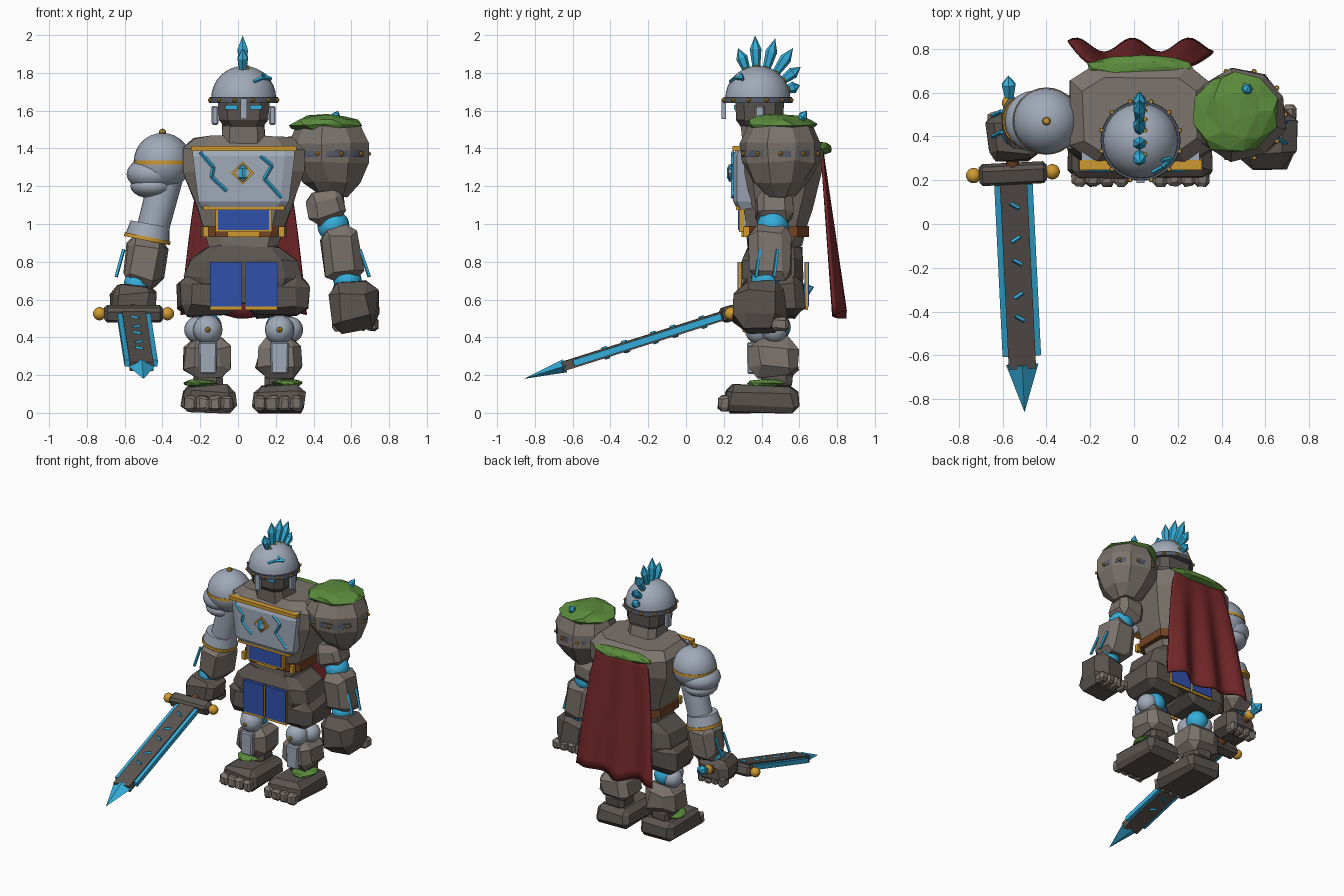
import bpy, bmesh, math, random
from mathutils import Vector, Matrix, Euler

cube = bpy.data.objects.get("Cube")
if cube:
    bpy.data.objects.remove(cube, do_unlink=True)
random.seed(4)
TAU = math.tau
CX = 0.03  # body centre line


def material(name, *rgb):
    m = bpy.data.materials.new(name)
    m.use_nodes = True
    m.diffuse_color = (*rgb, 1)
    m.node_tree.nodes["Principled BSDF"].inputs["Base Color"].default_value = (*rgb, 1)
    return m


STONE = material("stone", .2, .17, .148)
DARK = material("dark_stone", .105, .09, .08)
STEEL = material("steel", .35, .4, .48)
BAND = material("dark_iron", .09, .105, .14)
CYAN = material("cyan_crystal", .035, .42, .7)
GOLD = material("gold", .62, .32, .03)
BLUE = material("blue_cloth", .03, .08, .4)
RED = material("red_cloth", .17, .02, .022)
MOSS = material("moss_green", .105, .26, .045)
BROWN = material("brown_leather", .17, .055, .018)


def make(name, bm, mat, frame=None, smooth=False):
    if frame:
        bm.transform(frame)
    bmesh.ops.recalc_face_normals(bm, faces=bm.faces)
    me = bpy.data.meshes.new(name)
    bm.to_mesh(me)
    bm.free()
    me.materials.append(mat)
    if smooth:
        me.shade_smooth()
        me.set_sharp_from_angle(angle=.7)
    ob = bpy.data.objects.new(name, me)
    bpy.context.collection.objects.link(ob)
    return ob


def jitter(bm, amount):
    for v in bm.verts:
        v.co += Vector([random.uniform(-amount, amount) for _ in range(3)])


def box(name, loc, size, mat, bevel=0, rough=0, tilt=0, lean=0, taper=1, frame=None):
    """Block with optional chamfer, roughness and narrowed top."""
    bm = bmesh.new()
    bmesh.ops.create_cube(bm, size=1)
    for v in bm.verts:
        if v.co.z > 0:
            v.co.xy *= taper
        v.co = Vector([c * s for c, s in zip(v.co, size)])
    if bevel:
        bmesh.ops.bevel(bm, geom=bm.edges[:], offset=bevel * min(size), segments=1,
                        affect='EDGES', profile=.5)
    jitter(bm, rough)
    bm.transform(Matrix.Translation(loc) @ Euler((lean, tilt, 0)).to_matrix().to_4x4())
    return make(name, bm, mat, frame)


def rock(name, loc, size, mat, **kw):
    return box(name, loc, size, mat, bevel=.24, rough=.07 * min(size), **kw)


def ball(name, loc, r, mat, frame=None, segs=20):
    r = (r, r, r) if isinstance(r, float) else r
    bm = bmesh.new()
    bmesh.ops.create_uvsphere(bm, u_segments=segs, v_segments=segs // 2, radius=1)
    bm.transform(Matrix.Translation(loc) @ Matrix.Diagonal((*r, 1)))
    return make(name, bm, mat, frame, True)


def stud(name, loc, r=.012):
    return ball(name, loc, r, GOLD, segs=8)


def tube(name, a, b, r1, r2, mat, segs=24, frame=None):
    a, b = Vector(a), Vector(b)
    bm = bmesh.new()
    bmesh.ops.create_cone(bm, cap_ends=True, segments=segs, radius1=r1, radius2=r2, depth=(b - a).length)
    bm.transform(Matrix.Translation((a + b) / 2) @ (b - a).to_track_quat('Z', 'Y').to_matrix().to_4x4())
    return make(name, bm, mat, frame, segs > 8)


def crystal(name, a, b, r, frame=None):
    a, b = Vector(a), Vector(b)
    mid = a.lerp(b, .62)
    tube(name, a, mid, r * .6, r, CYAN, 6, frame)
    tube(name + "_tip", mid, b, r, 0, CYAN, 6, frame)


def line(name, points):
    for a, b in zip(points, points[1:]):
        tube(name, a, b, .01, .01, CYAN, 4)


def loft(name, rings, mat, n=8, square=.5, rough=0):
    """Skin rings of (z, centre x, centre y, half width, half depth)."""
    bm = bmesh.new()
    scale = math.cos(math.pi / n) ** square
    loops = []
    for z, x, y, rx, ry in rings:
        loop = []
        for i in range(n):
            c, s = math.cos((i + .5) * TAU / n), math.sin((i + .5) * TAU / n)
            c, s = (math.copysign(abs(t) ** square / scale, t) for t in (c, s))
            loop.append(bm.verts.new((x + rx * c, y + ry * s, z)))
        loops.append(loop)
    for lo, hi in zip(loops, loops[1:]):
        for i in range(n):
            bm.faces.new((lo[i], lo[(i + 1) % n], hi[(i + 1) % n], hi[i]))
    bm.faces.new(loops[0])
    bm.faces.new(loops[-1])
    jitter(bm, rough)
    return make(name, bm, mat)


def moss(name, loc, r, rough):
    bm = bmesh.new()
    bmesh.ops.create_icosphere(bm, subdivisions=2, radius=1)
    jitter(bm, rough)
    bm.transform(Matrix.Translation(loc) @ Matrix.Diagonal((*r, 1)))
    return make(name, bm, MOSS)


# Torso, waist and pelvis
loft("torso", [(.88, CX, .47, .18, .14), (1.08, CX, .49, .25, .18), (1.28, CX, .5, .32, .22),
               (1.4, CX, .5, .32, .22), (1.46, CX, .5, .26, .17)], STONE, square=.45, rough=.008)
loft("belt", [(.93, CX, .48, .23, .17), (.99, CX, .48, .23, .17)], BROWN)
loft("pelvis", [(.58, CX, .46, .24, .14), (.72, CX, .46, .31, .16), (.81, CX, .46, .28, .16),
                (.88, CX, .47, .19, .14)], DARK, square=.4, rough=.008)
loft("chest_plate", [(1.08, CX, .36, .22, .09), (1.12, CX, .35, .24, .1), (1.36, CX, .35, .27, .1),
                     (1.41, CX, .36, .27, .09)], STEEL, square=.25)
box("chest_trim", (CX, .27, 1.4), (.56, .045, .025), GOLD)
box("belly_trim", (CX, .29, 1.085), (.43, .05, .02), GOLD)
box("belly_backing", (CX, .295, 1.02), (.3, .03, .125), GOLD)
box("belly_cloth", (CX, .279, 1.022), (.27, .008, .105), BLUE)
box("belt_buckle", (CX, .305, .945), (.17, .02, .025), GOLD)
for s in (-1, 1):
    box("belt_clip", (CX + s * .2, .32, .96), (.03, .03, .055), GOLD)

# Chest gem and glowing cracks
for r, y, mat in ((.085, .25, GOLD), (.062, .238, STEEL)):
    box("gem_frame", (.025, y, 1.27), (r, .025, r), mat, frame=Matrix.Translation((.025, 0, 1.27))
        @ Matrix.Rotation(math.pi / 4, 4, 'Y') @ Matrix.Translation((-.025, 0, -1.27)))
ball("chest_gem", (.025, .24, 1.27), (.032, .028, .05), CYAN, segs=6)
for path in (((-.2, 1.38), (-.13, 1.3), (-.14, 1.25), (-.06, 1.175)),
             ((.12, 1.36), (.18, 1.31), (.14, 1.24), (.23, 1.14))):
    line("chest_crack", [(x, .248, z) for x, z in path])

# Head and helmet
loft("neck", [(1.4, CX, .42, .12, .12), (1.53, CX, .4, .11, .11)], STONE, rough=.006)
loft("jaw", [(1.5, CX, .4, .09, .1), (1.55, CX, .39, .13, .125), (1.68, CX, .39, .14, .13)], DARK)
bm = bmesh.new()
bmesh.ops.create_uvsphere(bm, u_segments=32, v_segments=16, radius=.172)
bmesh.ops.bisect_plane(bm, geom=bm.verts[:] + bm.edges[:] + bm.faces[:], plane_co=(0, 0, 0),
                       plane_no=(0, 0, -1), clear_outer=True)
make("helmet", bm, STEEL, Matrix.Translation((CX, .38, 1.665)), True)
tube("helmet_band", (CX, .38, 1.64), (CX, .38, 1.672), .183, .181, BAND, 32)
for i in range(12):
    a = (i + .5) * TAU / 12
    stud("helmet_stud", (CX + .184 * math.cos(a), .38 + .184 * math.sin(a), 1.656))
box("nose_guard", (CX, .2, 1.61), (.036, .025, .11), STEEL)
for s in (-1, 1):
    box("eye", (CX + s * .065, .259, 1.618), (.065, .012, .022), CYAN)
    box("cheek_guard", (CX + s * .152, .39, 1.575), (.035, .05, .1), STEEL, bevel=.2)
line("helmet_crack", [(.085, .235, 1.755), (.13, .26, 1.775), (.175, .3, 1.77)])
line("helmet_crack", [(.13, .29, 1.795), (.17, .3, 1.765)])
for i, length in enumerate((.29, .338, .335, .33, .285, .235)):
    a = math.radians(-21 + i * 18.5)
    d = Vector((0, math.sin(a), math.cos(a)))
    base = Vector((CX - .005, .38, 1.66))
    crystal("crest_crystal", base + d * .15, base + d * length, .031)
    stud("crest_socket", base + d * .17 + Vector((.025, 0, 0)))

# Legs: thighs, knees, shins, feet and toes
for s in (-1, 1):
    x = CX + s * .19
    rock("thigh", (CX + s * .18, .46, .62), (.32, .33, .22), DARK)
    ball("knee_joint", (x, .48, .455), .075, CYAN)
    ball("knee_guard", (x, .39, .44), .078, STEEL)
    ball("outer_knee_guard", (x + s * .055, .47, .44), .07, STEEL)
    stud("knee_stud", (x, .312, .44), .015)
    rock("shin", (x, .465, .295), (.24, .25, .21), STONE, taper=.95)
    box("shin_plate", (x, .345, .29), (.09, .04, .17), STEEL, bevel=.2, taper=1.1)
    rock("ankle", (x, .48, .175), (.15, .16, .1), DARK)
    rock("foot", (CX + s * .185, .4, .073), (.29, .4, .146), DARK, taper=.93)
    for i in range(4):
        rock("toe", (CX + s * .185 + (i - 1.5) * .064, .205, .05), (.066, .065, .08), STONE)
    moss("foot_moss", (x + s * .04, .43, .158), (.085, .1, .022), .15)
    # Cloth flaps, front and back
    for y, side in ((.285, -1), (.64, 1)):
        box("flap_trim", (CX + s * .093, y, .67), (.17, .014, .25), GOLD)
        box("flap_cloth", (CX + s * .093, y, .68), (.168, .024, .235), BLUE)

# Armoured arm
ball("pauldron", (-.4, .47, 1.33), .152, STEEL, segs=28)
tube("pauldron_trim", (-.4, .47, 1.315), (-.4, .47, 1.335), .154, .154, GOLD, 28)
stud("pauldron_stud", (-.4, .47, 1.485), .02)
ball("upper_lame", (-.455, .47, 1.265), (.135, .14, .09), STEEL)
ball("lower_lame", (-.455, .47, 1.2), (.115, .125, .065), STEEL)
tube("upper_arm", (-.38, .47, 1.25), (-.455, .47, .96), .09, .085, STEEL)
tube("elbow_cuff", (-.465, .47, 1.0), (-.48, .47, .92), .105, .12, STEEL)
tube("cuff_trim", (-.478, .47, .932), (-.482, .47, .912), .124, .124, GOLD)
rock("armoured_forearm", (-.495, .46, .8), (.22, .22, .27), STONE, tilt=.13)
ball("armoured_wrist", (-.535, .42, .68), .07, CYAN)
rock("sword_hand", (-.555, .4, .59), (.23, .22, .17), DARK)
for i in range(4):
    rock("sword_finger", (-.64 + i * .055, .47, .53), (.055, .08, .07), STONE)

# Boulder arm
loft("boulder_shoulder", [(1.15, .51, .5, .07, .07), (1.22, .5, .5, .14, .14), (1.33, .485, .5, .2, .2),
                          (1.43, .485, .5, .2, .2), (1.52, .48, .5, .16, .16)], STONE, n=9, square=1, rough=.01)
tube("boulder_band", (.485, .5, 1.355), (.485, .5, 1.39), .205, .205, BAND, 24)
for i in range(10):
    a = i * TAU / 10
    stud("boulder_stud", (.485 + .207 * math.cos(a), .5 + .207 * math.sin(a), 1.372))
moss("boulder_moss", (.465, .5, 1.525), (.185, .185, .055), .12)
crystal("boulder_crystal", (.5, .59, 1.53), (.53, .64, 1.6), .026)
rock("boulder_upper_arm", (.47, .47, 1.09), (.2, .2, .17), STONE, tilt=-.2)
ball("boulder_elbow", (.505, .46, .99), .085, CYAN)
rock("boulder_forearm", (.55, .45, .84), (.2, .23, .29), STONE, tilt=-.18)
ball("boulder_wrist", (.58, .42, .7), .075, CYAN)
rock("boulder_hand", (.61, .39, .565), (.26, .27, .26), DARK, tilt=-.15)
for i in range(4):
    rock("boulder_finger", (.53 + i * .06, .5, .47), (.06, .085, .07), STONE)

# Glowing forearm strips
for y in (.38, .475):
    line("boulder_arm_strip", [(.645, y + .01, .865), (.695, y - .01, .72)])
    line("armoured_arm_strip", [(-.605, y + .04, .865), (-.645, y + .02, .72)])

# Cape with folds, and the moss collar over it
bm = bmesh.new()
COLS, ROWS = 28, 14
grid = []
for j in range(ROWS + 1):
    v = j / ROWS
    half = .19 + .145 * v ** .6
    grid.append([bm.verts.new((
        CX + half * (2 * i / COLS - 1),
        .725 + .095 * v + .032 * v * math.sin(i / COLS * TAU * 2.6 + .6),
        1.41 - .89 * v + .02 * v * math.sin(i / COLS * TAU * 1.5))) for i in range(COLS + 1)])
for j in range(ROWS):
    for i in range(COLS):
        bm.faces.new((grid[j][i], grid[j][i + 1], grid[j + 1][i + 1], grid[j + 1][i]))
cape = make("cape", bm, RED, smooth=True)
cape.modifiers.new("thickness", 'SOLIDIFY').thickness = .015
moss("collar_moss", (CX, .715, 1.4), (.24, .06, .035), .1)

# Sword, built along its own axis
start, tip = Vector((-.553, .23, .525)), Vector((-.5, -.86, .18))
along = (tip - start).normalized()
across = along.cross(Vector((0, 0, 1))).normalized()
SWORD = Matrix.Translation(start) @ Matrix((across, along, across.cross(along))).transposed().to_4x4()
LENGTH = (tip - start).length
tube("sword_grip", (0, -.33, 0), (0, 0, 0), .03, .03, BROWN, frame=SWORD)
box("sword_guard", (0, 0, 0), (.31, .09, .08), DARK, bevel=.2, frame=SWORD)
box("sword_blade", (0, .48, 0), (.125, .9, .05), DARK, frame=SWORD)
for s in (-1, 1):
    ball("guard_knob", (s * .18, 0, 0), .035, GOLD, SWORD)
    box("blade_edge", (s * .073, .46, 0), (.03, .82, .034), CYAN, frame=SWORD)
    for i in range(5):
        a = .16 + i * .135
        tube("blade_rune", (-.02, a, s * .025), (.02, a + (.025 if i % 2 else -.025), s * .025),
             .009, .009, CYAN, 4, SWORD)
bm = bmesh.new()
bmesh.ops.create_cone(bm, cap_ends=True, segments=4, radius1=1, radius2=0, depth=1)
flat = Matrix.Diagonal((.074, .23, .036, 1)) @ Matrix.Rotation(-math.pi / 2, 4, 'X')
make("sword_tip", bm, CYAN, SWORD @ Matrix.Translation((0, LENGTH - .115, 0)) @ flat)
ball("pommel", (0, -.34, 0), .035, GOLD, SWORD)
crystal("pommel_crystal", (0, -.36, 0), (0, -.47, 0), .036, SWORD)
